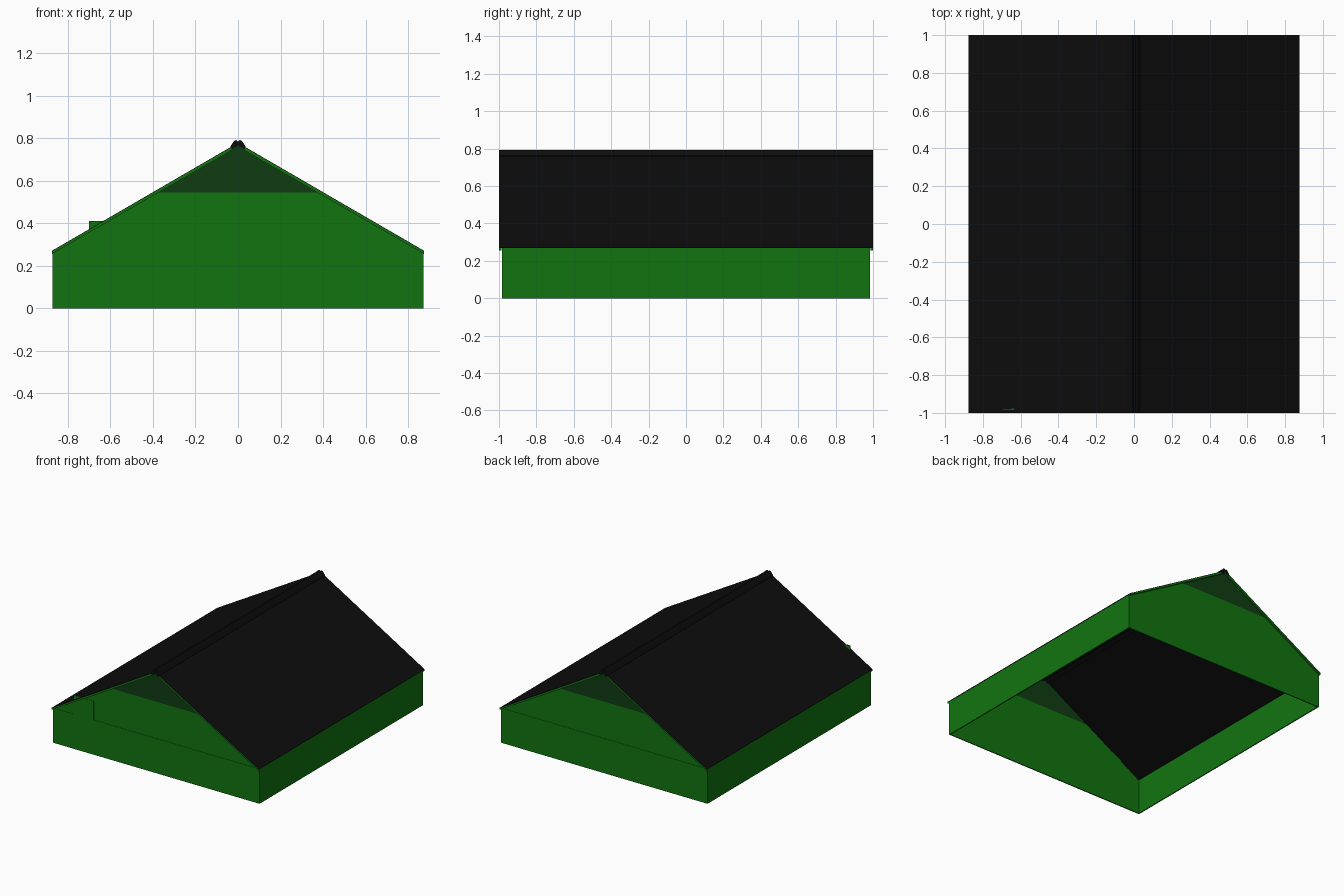
import bpy, bmesh

if "Cube" in bpy.data.objects:
    bpy.data.objects.remove(bpy.data.objects["Cube"])

HALF_W, EAVE, RIDGE = 0.872, 0.27, 0.776   # half width, eave height, ridge height
WALL_Y, ROOF_Y, T = 0.985, 1.0, 0.008      # gable wall plane, roof end, wall thickness
SLOPE = (RIDGE - EAVE) / HALF_W


def material(name, rgb):
    m = bpy.data.materials.new(name)
    m.diffuse_color = (*rgb, 1)
    m.use_nodes = True
    m.node_tree.nodes["Principled BSDF"].inputs["Base Color"].default_value = m.diffuse_color
    return m


GREEN = material("green", (0.0055, 0.175, 0.0055))
DARK = material("dark green", (0.005, 0.045, 0.006))
BLACK = material("roof black", (0.004, 0.004, 0.004))


def extrude(name, profile, y0, y1, mat):
    """Extrude an x-z outline along y into a solid."""
    bm = bmesh.new()
    face = bm.faces.new([bm.verts.new((x, y0, z)) for x, z in profile])
    ext = bmesh.ops.extrude_face_region(bm, geom=[face])
    verts = [g for g in ext["geom"] if isinstance(g, bmesh.types.BMVert)]
    bmesh.ops.translate(bm, verts=verts, vec=(0, y1 - y0, 0))
    bmesh.ops.recalc_face_normals(bm, faces=bm.faces)
    me = bpy.data.meshes.new(name)
    bm.to_mesh(me)
    bm.free()
    me.materials.append(mat)
    ob = bpy.data.objects.new(name, me)
    bpy.context.collection.objects.link(ob)
    return ob


def roof_z(x, drop=0.0):
    return RIDGE - SLOPE * abs(x) - drop


# Side walls
for s, side in ((-1, "left"), (1, "right")):
    a, b = s * HALF_W, s * (HALF_W - T)
    extrude(side + "_wall", [(a, 0), (a, EAVE - 0.002), (b, EAVE), (b, 0)],
            -WALL_Y, WALL_Y, GREEN)

# Lower end walls; the front one has a raised tab near the left
low = 0.265
tab = [(-0.53, low), (-0.53, 0.41), (-0.70, 0.41), (-0.70, low)]
for s, end in ((-1, "front"), (1, "back")):
    outline = [(-HALF_W, 0), (HALF_W, 0), (HALF_W, low)]
    outline += tab if s < 0 else []
    outline += [(-HALF_W, low)]
    extrude(end + "_lower_wall", outline, s * WALL_Y, s * (WALL_Y - T), GREEN)

    # Gable panel and the dark triangle at its top, set slightly back
    d, split = 0.004, 0.545
    y0, y1 = s * (WALL_Y - 0.002), s * (WALL_Y - T + 0.002)
    w = (RIDGE - d - split) / SLOPE
    wl = (RIDGE - d - low) / SLOPE
    extrude(end + "_gable", [(-wl, low), (wl, low), (w, split), (-w, split)], y0, y1, GREEN)
    extrude(end + "_gable_top", [(-w, split), (w, split), (0, RIDGE - d)], y0, y1, DARK)

    # Sloping trim boards under the roof ends
    for k, side in ((-1, "left"), (1, "right")):
        x = k * 0.875
        extrude(f"{end}_{side}_trim",
                [(0, RIDGE), (x, roof_z(x)), (x, roof_z(x, 0.012)), (0, RIDGE - 0.016)],
                s * (WALL_Y + 0.001), s * (ROOF_Y - 0.0005), GREEN)

# Thin roof sheets
for k, side in ((-1, "left"), (1, "right")):
    x = k * 0.876
    extrude(side + "_roof",
            [(0, RIDGE), (x, roof_z(x)), (x, roof_z(x) + 0.003), (0, RIDGE + 0.003)],
            -ROOF_Y, ROOF_Y, BLACK)

# Ridge cap with a shallow groove along the top
half = [(0.008, 0.793), (0.018, 0.788), (0.036, 0.762), (0.03, 0.748)]
cap = [(0, 0.784)] + half + [(0, 0.764)] + [(-x, z) for x, z in reversed(half)]
extrude("ridge_cap", cap, -ROOF_Y, ROOF_Y, BLACK)
